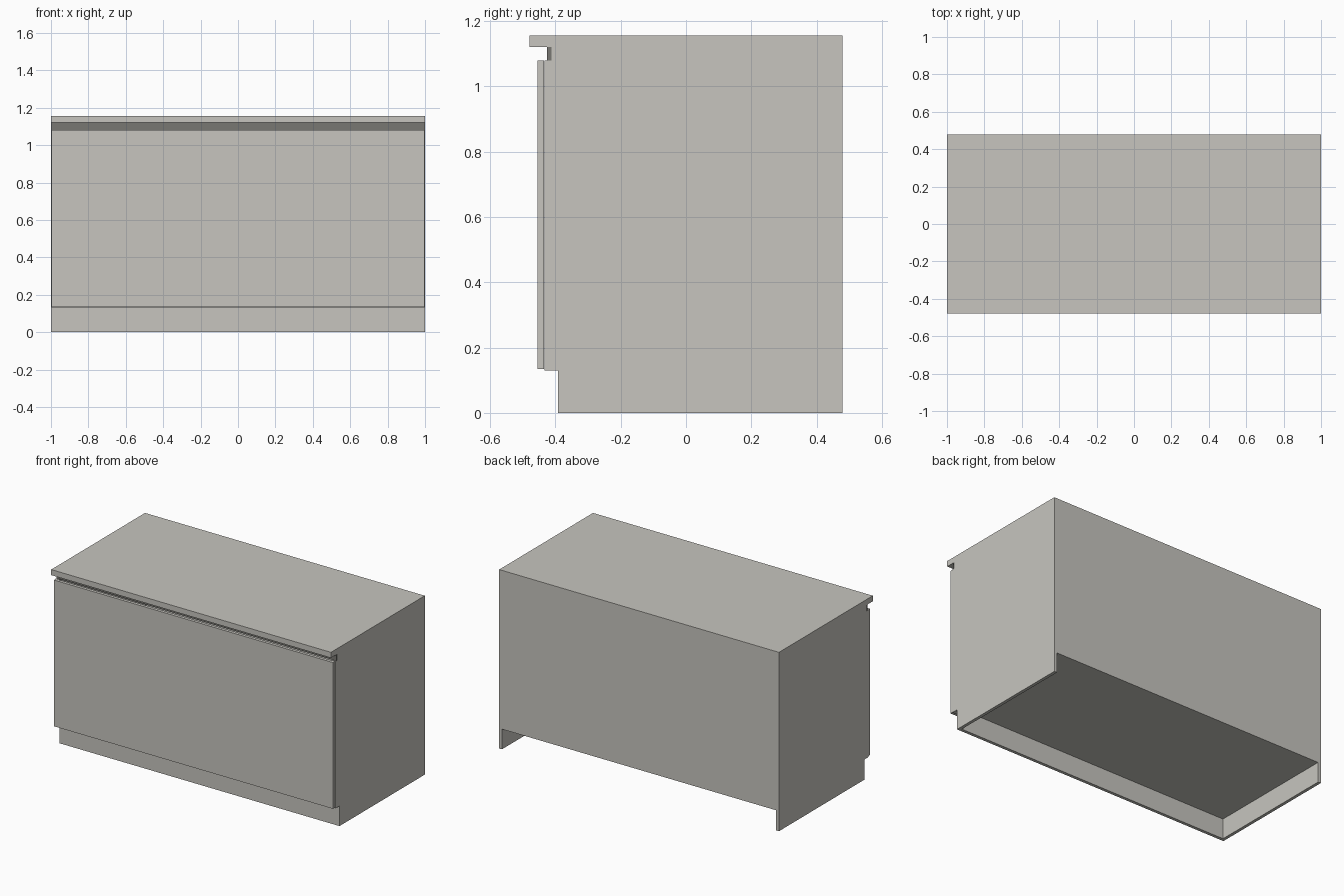
import bpy
import bmesh

cube = bpy.data.objects.get("Cube")
if cube:
    bpy.data.objects.remove(cube, do_unlink=True)


def material(name, colour):
    mat = bpy.data.materials.new(name)
    mat.use_nodes = True
    mat.diffuse_color = (*colour, 1)
    mat.node_tree.nodes["Principled BSDF"].inputs["Base Color"].default_value = (*colour, 1)
    return mat


body = material("warm light grey", (0.57, 0.56, 0.52))
grip = material("dark grey", (0.19, 0.185, 0.17))


def prism(name, profile, x0, x1, mat):
    """Extrude a (y, z) outline along x."""
    bm = bmesh.new()
    face = bm.faces.new([bm.verts.new((x0, y, z)) for y, z in profile])
    new = bmesh.ops.extrude_face_region(bm, geom=[face])["geom"]
    bmesh.ops.translate(bm, vec=(x1 - x0, 0, 0),
                        verts=[v for v in new if isinstance(v, bmesh.types.BMVert)])
    bmesh.ops.recalc_face_normals(bm, faces=bm.faces)
    mesh = bpy.data.meshes.new(name)
    bm.to_mesh(mesh)
    bm.free()
    mesh.materials.append(mat)
    obj = bpy.data.objects.new(name, mesh)
    bpy.context.collection.objects.link(obj)
    return obj


def board(name, half_width, y0, y1, z0, z1, mat=body):
    return prism(name, [(y0, z0), (y1, z0), (y1, z1), (y0, z1)],
                 -half_width, half_width, mat)


FRONT, BACK = -0.433, 0.479
FLOOR, TOP = 0.13, 1.12
THICK = 0.02
INNER = 1 - THICK

# Side panels, notched for the toe kick and the grip channel
side = [(-0.372, 0), (BACK, 0), (BACK, TOP), (-0.412, TOP),
        (-0.412, 1.08), (FRONT, 1.08), (FRONT, FLOOR), (-0.372, FLOOR)]
prism("left_side_panel", side, INNER, 1, body)
prism("right_side_panel", side, -1, -INNER, body)

# Carcass boards between the sides
board("bottom_panel", INNER, FRONT, BACK - THICK, FLOOR, FLOOR + THICK)
board("back_panel", INNER, BACK - THICK, BACK, FLOOR, TOP)

# Plinth, front and worktop
board("plinth", 1, -0.392, -0.372, 0, FLOOR)
board("front_panel", 0.997, -0.455, FRONT - 0.002, 0.135, 1.08)
board("grip_rail", 1, -0.425, -0.412, 1.08, TOP, grip)
board("worktop", 1, -0.479, BACK, TOP, 1.156)
